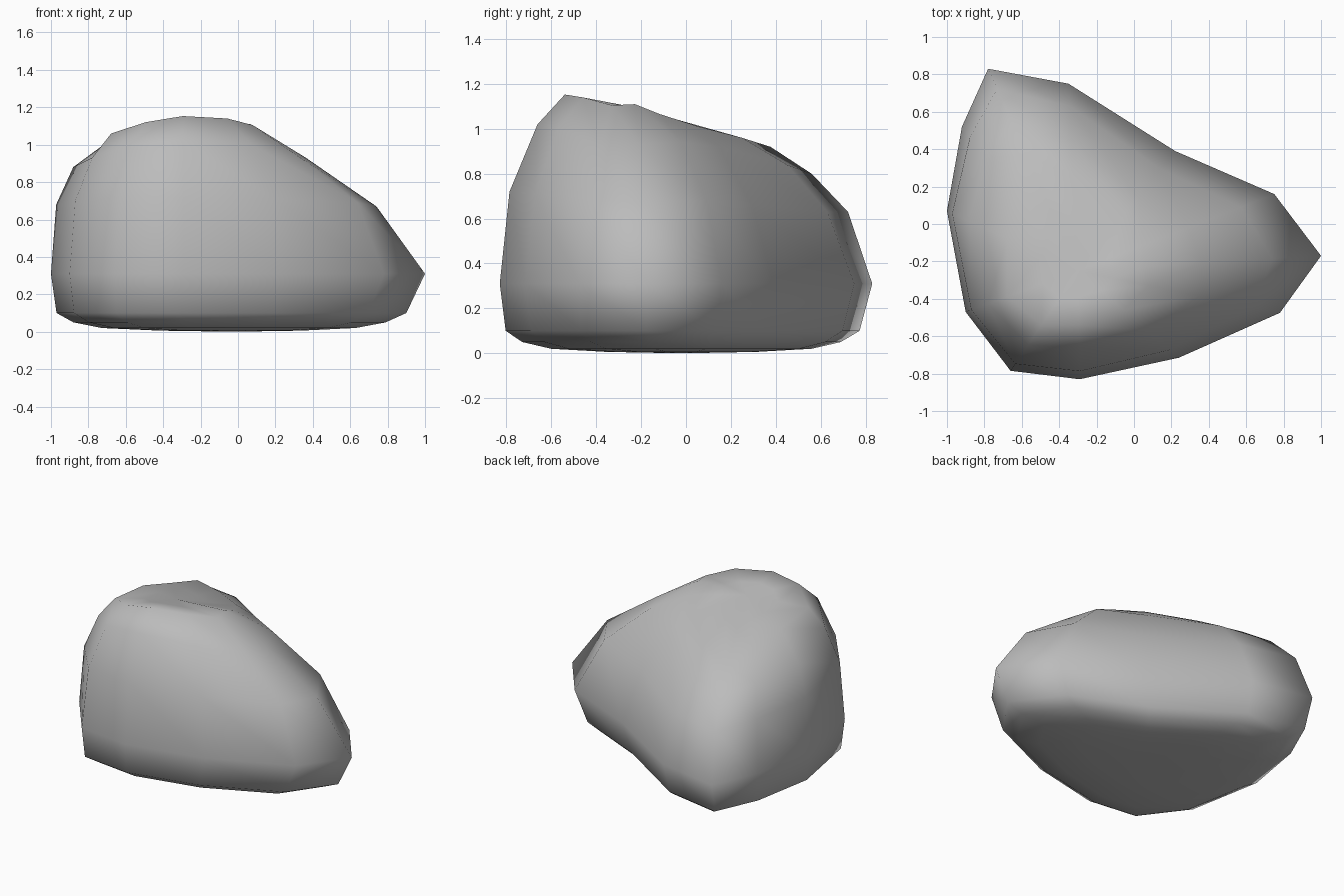
import bpy, bmesh

if "Cube" in bpy.data.objects:
    bpy.data.objects.remove(bpy.data.objects["Cube"])

# Widest outline of the boulder (z = 0.31), clockwise from the right tip
OUTLINE = [(1.0, -.17), (.78, -.475), (.24, -.715), (-.29, -.83), (-.66, -.785), (-.9, -.47),
           (-1.0, .07), (-.92, .52), (-.78, .83), (-.35, .75), (.22, .39), (.75, .16)]

# Upper rings: (shrink toward the crown, height) for each outline column
SHOULDER = [(.8, .67), (.87, .69), (.91, .71), (.925, .72), (.93, .72), (.95, .70),
            (.96, .68), (.93, .66), (.9, .63), (.88, .63), (.85, .66), (.83, .68)]
BEVEL = [(.51, .93), (.6, .92), (.69, 1.0), (.71, 1.02), (.74, 1.0), (.8, .93),
         (.83, .88), (.78, .84), (.75, .80), (.70, .84), (.62, .92), (.56, .94)]
RIM = [(.28, 1.11), (.35, 1.105), (.45, 1.14), (.5, 1.153), (.54, 1.12), (.63, 1.06),
       (.54, 1.03), (.5, .985), (.58, .92), (.5, .96), (.48, 1.01), (.33, 1.065)]
CROWN = (-.3, -.25, 1.1)

bm = bmesh.new()


def base_ring(sx, sy, dx, dy, z):
    return [bm.verts.new((x * sx + dx, y * sy + dy, z)) for x, y in OUTLINE]


def upper_ring(spec, k=1.0):
    ring = []
    for (x, y), (s, z) in zip(OUTLINE, spec):
        s *= k
        ring.append(bm.verts.new((CROWN[0] + (x - CROWN[0]) * s,
                                  CROWN[1] + (y - CROWN[1]) * s,
                                  CROWN[2] + (z - CROWN[2]) * k)))
    return ring


# Shallow rounded underside, then the sides and the sloping crown
rings = [base_ring(.38, .4, -.04, -.02, .006), base_ring(.68, .7, -.05, -.02, .02),
         base_ring(.835, .855, -.045, -.02, .05), base_ring(.935, .95, -.035, -.015, .1),
         base_ring(1, 1, 0, 0, .31)]
rings += [upper_ring(SHOULDER), upper_ring(BEVEL), upper_ring(RIM), upper_ring(RIM, .5)]
bottom = bm.verts.new((-.03, -.02, 0))
top = bm.verts.new(CROWN)
n = len(OUTLINE)
for i in range(n):
    j = (i + 1) % n
    for a, b in zip(rings, rings[1:]):
        bm.faces.new((a[i], a[j], b[j], b[i]))
    bm.faces.new((bottom, rings[0][j], rings[0][i]))
    bm.faces.new((top, rings[-1][i], rings[-1][j]))
bmesh.ops.recalc_face_normals(bm, faces=bm.faces)
for f in bm.faces:
    f.smooth = True

mesh = bpy.data.meshes.new("boulder")
bm.to_mesh(mesh)
bm.free()
boulder = bpy.data.objects.new("boulder", mesh)
bpy.context.collection.objects.link(boulder)

# Dark grey stone
stone = bpy.data.materials.new("stone")
stone.diffuse_color = (.5, .5, .5, 1)
stone.use_nodes = True
stone.node_tree.nodes["Principled BSDF"].inputs["Base Color"].default_value = stone.diffuse_color
mesh.materials.append(stone)
